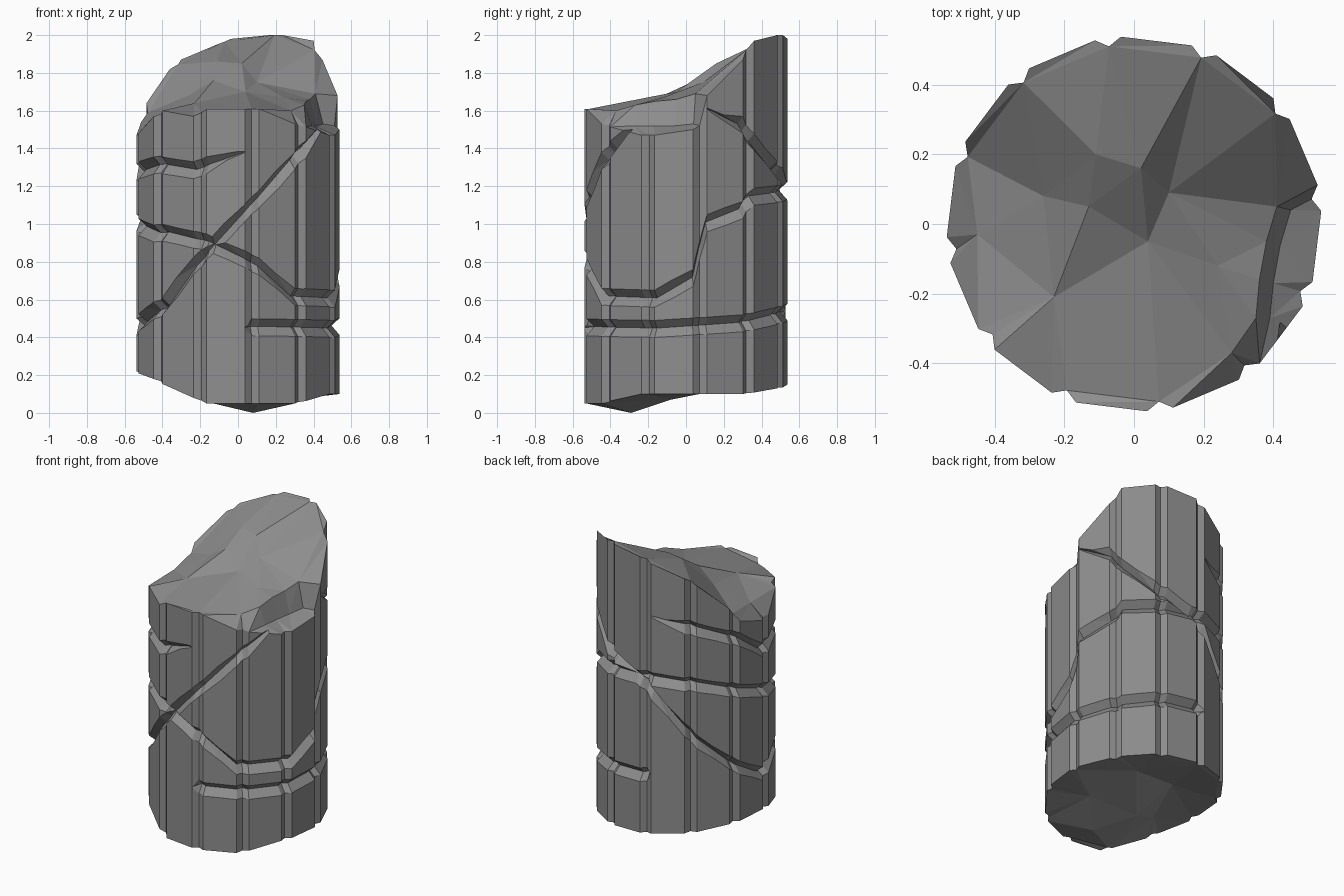
import bpy
import bmesh
from math import radians, cos, sin
from mathutils import Vector
from mathutils.geometry import delaunay_2d_cdt

cube = bpy.data.objects.get("Cube")
if cube:
    bpy.data.objects.remove(cube, do_unlink=True)

stone = bpy.data.materials.new("grey stone")
stone.use_nodes = True
stone.diffuse_color = (0.27, 0.27, 0.27, 1)
stone.node_tree.nodes["Principled BSDF"].inputs["Base Color"].default_value = stone.diffuse_color

# Plan of the shaft: twelve flat panels separated by narrow grooves
PANELS = 12
PLAN = []
for panel in range(PANELS):
    turn = panel * 360 / PANELS
    PLAN += [(turn + 12, 0.539), (turn + 34, 0.539), (turn + 38, 0.515)]


def interpolate(path, angle):
    """Height along a path of (angle, height) pairs."""
    for (a, za), (b, zb) in zip(path, path[1:]):
        if a <= angle <= b:
            return za + (zb - za) * (angle - a) / (b - a)
    return path[-1][1]


def polar(angle, radius, z):
    return Vector((radius * cos(radians(angle)), radius * sin(radians(angle)), z))


def make_object(name, bm):
    bmesh.ops.recalc_face_normals(bm, faces=bm.faces)
    mesh = bpy.data.meshes.new(name)
    bm.to_mesh(mesh)
    bm.free()
    mesh.materials.append(stone)
    obj = bpy.data.objects.new(name, mesh)
    bpy.context.collection.objects.link(obj)
    return obj


def broken_cap(bm, rim, peaks):
    """Fill a rim with a faceted surface that passes through the inner peaks."""
    verts = rim + [bm.verts.new(p) for p in peaks]
    flat = [v.co.to_2d() for v in verts]
    result = delaunay_2d_cdt(flat, [], [list(range(len(rim)))], 1, 1e-6)
    origin = [ids[0] for ids in result[3]]
    for tri in result[2]:
        bm.faces.new([verts[origin[i]] for i in tri])


def crack_cutter(name, path, depth):
    """V-shaped ribbon that follows the shaft's plan along a path."""
    first, last = path[0][0], path[-1][0]
    closed = last - first == 360
    stations = sorted((a + lap, r) for a, r in PLAN for lap in (0, 360)
                      if first <= a + lap <= last)
    if closed:
        stations.pop()
    bm = bmesh.new()
    loops = []
    for i, (angle, radius) in enumerate(stations):
        z = interpolate(path, angle)
        at_end = not closed and i in (0, len(stations) - 1)
        size = 0.2 if at_end else 1
        half = 0.09 * size
        loops.append([bm.verts.new(polar(angle, radius + depth, z + half)),
                      bm.verts.new(polar(angle, radius - depth * size, z + half * 0.1)),
                      bm.verts.new(polar(angle, radius + depth, z - half))])
    pairs = list(zip(loops, loops[1:]))
    if closed:
        pairs.append((loops[-1], loops[0]))
    else:
        bm.faces.new(loops[0])
        bm.faces.new(loops[-1])
    for one, two in pairs:
        for i in range(3):
            j = (i + 1) % 3
            bm.faces.new([one[i], one[j], two[j]])
            bm.faces.new([one[i], two[j], two[i]])
    cutter = make_object(name, bm)
    cutter.hide_render = True
    return cutter


# Rim heights of the broken top and bottom, by angle
top_rim = [(12, 1.68), (34, 1.87), (42, 1.97), (64, 2), (72, 2), (94, 1.98), (102, 1.95),
           (124, 1.87), (132, 1.82), (154, 1.64), (162, 1.54), (184, 1.47), (192, 1.48),
           (222, 1.6), (244, 1.57), (252, 1.61), (282, 1.61), (304, 1.53), (334, 1.47),
           (342, 1.47), (364, 1.5), (368, 1.52)]
bottom_rim = [(12, .1), (34, .1), (64, .13), (94, .15), (124, .18), (154, .21), (184, .22),
              (214, .18), (244, .08), (252, .05), (304, .05), (334, .1), (368, .1)]

# Peaks and hollows inside the broken ends
top_peaks = [(-.26, .08, 1.68), (-.13, .05, 1.76), (.1, .09, 1.75), (-.11, .2, 1.86),
             (.02, .16, 1.85), (.04, -.05, 1.7), (.24, -.12, 1.67), (-.23, -.21, 1.64),
             (-.45, -.03, 1.57), (.28, -.37, 1.6)]
# Chipped ledge along one side: a low lip with a steep wall behind it
ledge = [(.45, .04, 1.53), (.42, -.06, 1.52), (.4, -.17, 1.52), (.39, -.27, 1.52),
         (.41, .05, 1.69), (.38, -.05, 1.66), (.36, -.16, 1.65), (.35, -.27, 1.63)]
bottom_peaks = [(.08, -.29, 0), (-.2, .12, .24), (.15, .2, .17), (-.12, -.12, .1),
                (.28, -.08, .07), (-.32, -.2, .2)]

# Fluted shaft with broken ends
bm = bmesh.new()
upper = [bm.verts.new(polar(a, r, interpolate(top_rim, a))) for a, r in PLAN]
lower = [bm.verts.new(polar(a, r, interpolate(bottom_rim, a))) for a, r in PLAN]
for i in range(len(PLAN)):
    j = (i + 1) % len(PLAN)
    bm.faces.new([lower[i], lower[j], upper[j], upper[i]])
broken_cap(bm, upper, top_peaks + ledge)
broken_cap(bm, lower, bottom_peaks)
column = make_object("broken_column", bm)

# Cracks running around the shaft, each with its depth and path
cracks = {
    "middle_crack": (.045, [(12, 1), (34, 1.07), (42, 1.14), (104, 1.18), (137, 1.15),
                            (165, 1.06), (205, .94), (222, .95), (257, .89), (282, .77),
                            (304, .61), (342, .6), (364, .71), (372, 1)]),
    "diagonal_crack": (.05, [(12, 1.61), (34, 1.52), (42, 1.43), (64, 1.28), (96, 1.15),
                             (137, .73), (168, .52), (184, .45), (222, .56), (257, .9),
                             (304, 1.33), (334, 1.56)]),
    "upper_crack": (.042, [(102, 1.6), (137, 1.51), (165, 1.4), (184, 1.27), (218, 1.31),
                           (244, 1.28), (274, 1.38)]),
    "lower_crack": (.042, [(274, .45), (342, .44), (394, .47), (424, .51), (472, .54)]),
}
cutters = []
for name, (depth, path) in cracks.items():
    cutters.append(crack_cutter(name, path, depth))
    cut = column.modifiers.new(name, "BOOLEAN")
    cut.operation = "DIFFERENCE"
    cut.solver = "MANIFOLD"
    cut.object = cutters[-1]

# Bake the cracks into the column and discard the cutters
depsgraph = bpy.context.evaluated_depsgraph_get()
carved = bpy.data.meshes.new_from_object(column.evaluated_get(depsgraph))
column.modifiers.clear()
column.data = carved
for cutter in cutters:
    bpy.data.objects.remove(cutter, do_unlink=True)
